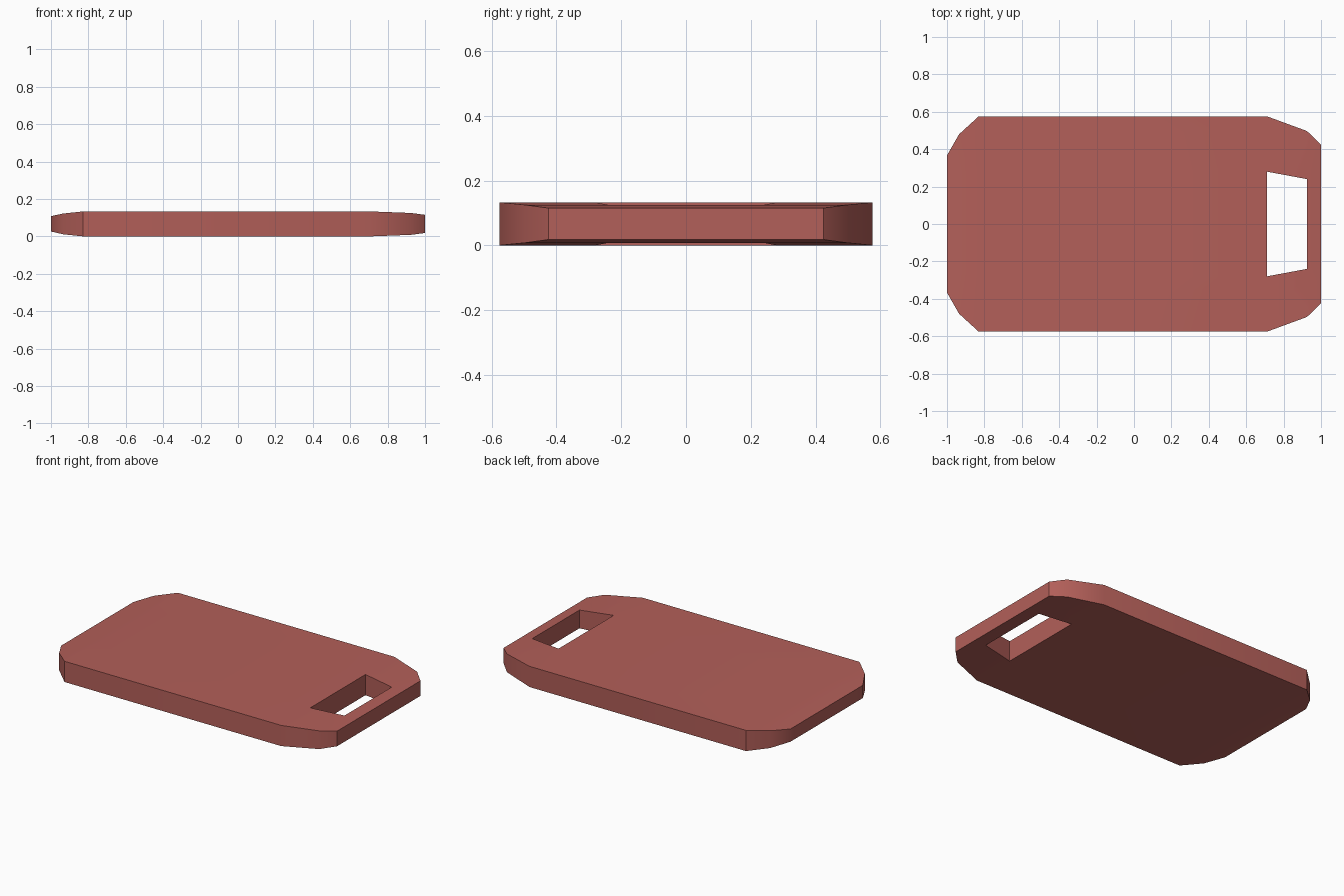
import bpy, bmesh, math

if "Cube" in bpy.data.objects:
    bpy.data.objects.remove(bpy.data.objects["Cube"])

# Cross-sections along x: (x, half width, inner half width, bottom z, top z)
STATIONS = [
    (-1.0, 0.367, 0.24, 0.026, 0.108),
    (-0.935, 0.48, 0.26, 0.011, 0.122),
    (-0.83, 0.576, 0.28, 0.0, 0.133),
    (0.71, 0.576, 0.28, 0.0, 0.133),
    (0.925, 0.497, 0.24, 0.008, 0.125),
    (1.0, 0.424, 0.22, 0.018, 0.115),
]
HOLE = 3  # the middle cell after this station is left open as the handle

bm = bmesh.new()
grid = [[[bm.verts.new((x, y, z)) for y in (-w, -h, h, w)] for z in (lo, hi)]
        for x, w, h, lo, hi in STATIONS]


def wall(i, j, k, l):
    """Vertical wall between two grid columns."""
    bm.faces.new((grid[i][0][j], grid[k][0][l], grid[k][1][l], grid[i][1][j]))


# Top, bottom and long sides, with the handle hole
last = len(STATIONS) - 1
for i in range(last):
    for j in range(3):
        if (i, j) == (HOLE, 1):
            continue
        for s in (0, 1):
            a, b = grid[i][s], grid[i + 1][s]
            bm.faces.new((a[j], b[j], b[j + 1], a[j + 1]))
    for j in (0, 3):
        wall(i, j, i + 1, j)

# End walls
for j in range(3):
    wall(0, j, 0, j + 1)
    wall(last, j, last, j + 1)

# Handle hole walls
for j in (1, 2):
    wall(HOLE, j, HOLE + 1, j)
for i in (HOLE, HOLE + 1):
    wall(i, 1, i, 2)

bmesh.ops.recalc_face_normals(bm, faces=bm.faces)
mesh = bpy.data.meshes.new("cutting_board")
bm.to_mesh(mesh)
bm.free()
board = bpy.data.objects.new("cutting_board", mesh)
bpy.context.collection.objects.link(board)

mat = bpy.data.materials.new("reddish wood")
mat.diffuse_color = (0.45, 0.115, 0.10, 1)
mat.use_nodes = True
mat.node_tree.nodes["Principled BSDF"].inputs["Base Color"].default_value = mat.diffuse_color
mesh.materials.append(mat)

bpy.context.view_layer.objects.active = board
board.select_set(True)
bpy.ops.object.shade_smooth_by_angle(angle=math.radians(30))
